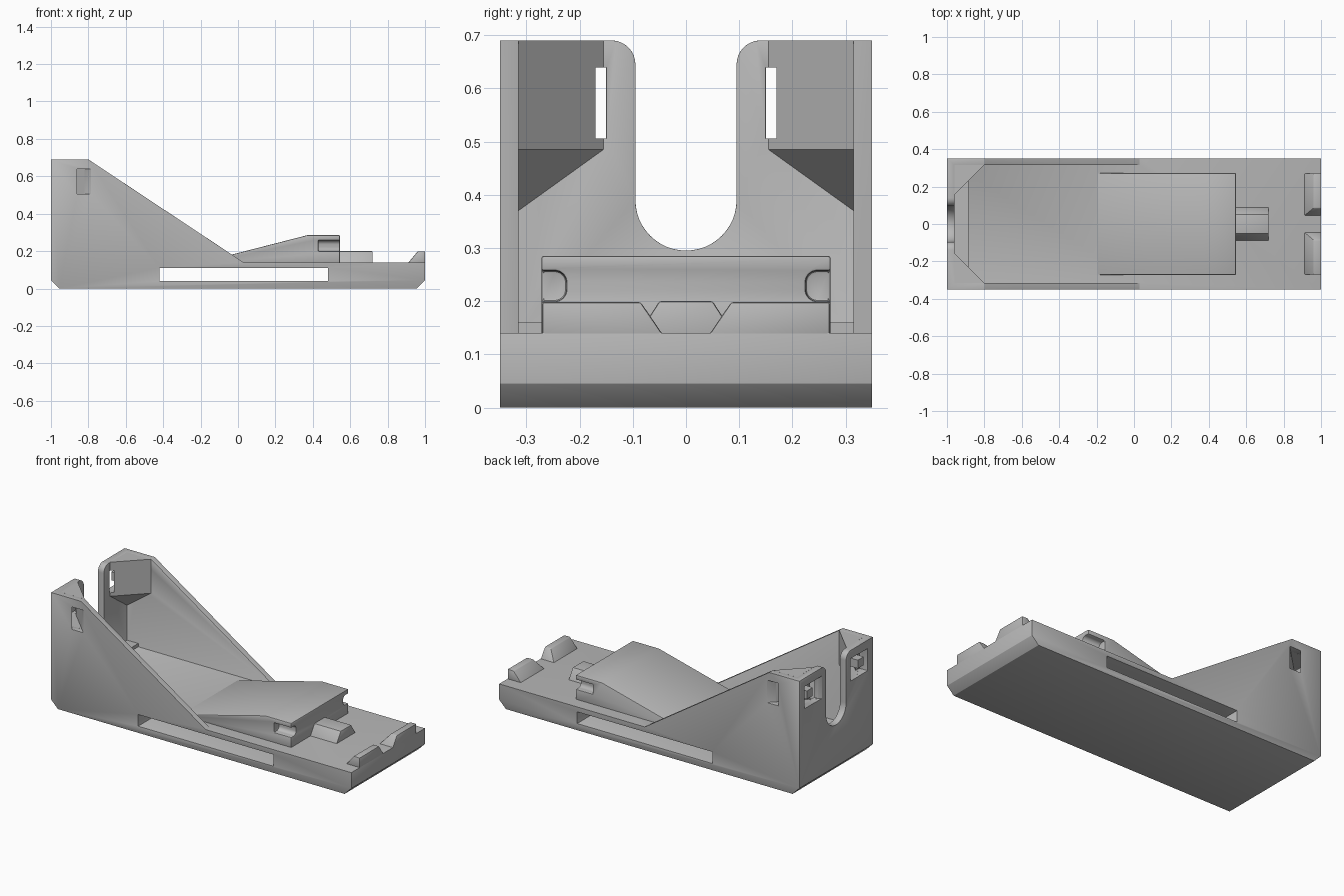
import bpy, bmesh, math
from mathutils import Vector

cube = bpy.data.objects.get("Cube")
if cube:
    bpy.data.objects.remove(cube, do_unlink=True)

GREY = (0.48, 0.48, 0.48, 1)
mat = bpy.data.materials.new("plain grey")
mat.use_nodes = True
mat.diffuse_color = GREY
bsdf = mat.node_tree.nodes["Principled BSDF"]
bsdf.inputs["Base Color"].default_value = GREY
bsdf.inputs["Roughness"].default_value = 0.6


def add_object(name, bm):
    bmesh.ops.recalc_face_normals(bm, faces=bm.faces)
    mesh = bpy.data.meshes.new(name)
    bm.to_mesh(mesh)
    bm.free()
    mesh.materials.append(mat)
    obj = bpy.data.objects.new(name, mesh)
    bpy.context.collection.objects.link(obj)
    return obj


def prism(name, outline, axis, lo, hi):
    """Extrude a 2D outline along one axis from lo to hi."""
    place = {"x": lambda a, b, c: (c, a, b),
             "y": lambda a, b, c: (a, c, b),
             "z": lambda a, b, c: (a, b, c)}[axis]
    bm = bmesh.new()
    face = bm.faces.new([bm.verts.new(place(a, b, lo)) for a, b in outline])
    geom = bmesh.ops.extrude_face_region(bm, geom=[face])["geom"]
    verts = [g for g in geom if isinstance(g, bmesh.types.BMVert)]
    bmesh.ops.translate(bm, verts=verts, vec=Vector(place(0, 0, hi - lo)))
    return add_object(name, bm)


def hull(name, points):
    bm = bmesh.new()
    bmesh.ops.convex_hull(bm, input=[bm.verts.new(p) for p in points])
    bmesh.ops.dissolve_limit(bm, angle_limit=0.01, verts=bm.verts, edges=bm.edges)
    return add_object(name, bm)


def box(name, x, y, z):
    return hull(name, [(a, b, c) for a in x for b in y for c in z])


def arc(cx, cy, r, start, end, steps=8):
    angles = [math.radians(start + (end - start) * i / steps) for i in range(steps + 1)]
    return [(cx + r * math.cos(t), cy + r * math.sin(t)) for t in angles]


def finish(obj, cutters=(), bevel=0.0):
    """Cut, soften the edges, then shade."""
    for cutter in cutters:
        mod = obj.modifiers.new("cut", "BOOLEAN")
        mod.operation = "DIFFERENCE"
        mod.solver = "EXACT"
        mod.object = cutter
    if bevel:
        mod = obj.modifiers.new("soft edges", "BEVEL")
        mod.width = bevel
        mod.segments = 2
        mod.limit_method = "ANGLE"
        mod.angle_limit = math.radians(32)
    graph = bpy.context.evaluated_depsgraph_get()
    mesh = bpy.data.meshes.new_from_object(obj.evaluated_get(graph))
    obj.modifiers.clear()
    obj.data = mesh
    bpy.ops.object.select_all(action="DESELECT")
    obj.select_set(True)
    bpy.context.view_layer.objects.active = obj
    bpy.ops.object.shade_smooth_by_angle(angle=math.radians(30))


FLOOR, TOP, WIDE, INNER, BACK = 0.14, 0.69, 0.35, 0.315, -0.96
SIDES = ((1, "back"), (-1, "front"))

# Cutters: cavity between the walls, side slot, U-shaped opening
cavity = prism("cavity_cutter", [(BACK, FLOOR), (0.03, FLOOR), (0.03, 1), (BACK, 1)],
               "y", -INNER, INNER)
side_slot = box("side_slot_cutter", (-0.42, 0.48), (-0.5, 0.5), (0.04, 0.11))
flare = arc(0.14, 0.645, 0.045, 180, 90)
u_outline = (arc(0, 0.39, 0.095, 180, 360, 24) + flare + [(0.14, 0.8), (-0.14, 0.8)]
             + [(-y, z) for y, z in reversed(flare)])
u_slot = prism("u_slot_cutter", u_outline, "x", -1.1, -0.93)

# Cutters: diagonal channel and back recess through each upper corner
channels, recesses = {}, {}
for s, side in SIDES:
    path = [(-0.81, 0.4), (-0.735, 0.4), (-1.05, 0.085), (-1.05, 0.16)]
    channels[s] = prism(side + "_channel_cutter", [(x, s * y) for x, y in path],
                        "z", 0.505, 0.64)
    recesses[s] = box(side + "_recess_cutter", (-1.05, -0.945),
                      (s * 0.15, s * 0.3), (0.506, 0.639))

# Body: base plate, sloping side walls and back wall
body = prism("body", [(-0.955, 0), (0.955, 0), (1, 0.045), (1, FLOOR), (0.03, FLOOR),
                      (-0.8, TOP), (-1, TOP), (-1, 0.045)], "y", -WIDE, WIDE)
finish(body, [cavity, side_slot, u_slot, *channels.values(), *recesses.values()], 0.005)

# Low step along the foot of the back wall
finish(box("back_step", (BACK, -0.885), (-INNER, INNER), (FLOOR - 0.01, 0.16)))

for s, side in SIDES:
    # Upper corner block with a sloping underside
    a, b, c = (BACK, s * 0.155), (-0.8, s * INNER), (BACK, s * INNER)
    corner = hull(side + "_corner_block",
                  [(*p, TOP) for p in (a, b, c)] + [(*a, 0.485), (*b, 0.485), (*c, 0.37)])
    finish(corner, [channels[s], recesses[s]])
    # Small pin in the back recess
    finish(box(side + "_pin", (-0.995, -0.93), (s * 0.215, s * 0.27), (0.55, 0.6)))
    # End stop with sloping inner faces
    low, high = FLOOR - 0.005, 0.198
    stop = hull(side + "_end_stop",
                [(x, s * y, low) for x in (0.908, 1) for y in (0.042, 0.27)]
                + [(x, s * y, high) for x in (0.96, 1) for y in (0.085, 0.27)])
    finish(stop, bevel=0.004)

# Ramp with a rounded notch in each side
notches = []
for s, side in SIDES:
    notch = (arc(0.247, 0.235, 0.022, 90, 180) + arc(0.247, 0.222, 0.022, 180, 270)
             + [(0.3, 0.2), (0.3, 0.257)])
    notches.append(prism(side + "_notch_cutter", [(s * y, z) for y, z in notch],
                         "x", 0.43, 0.6))
ramp = prism("ramp", [(-0.195, FLOOR), (-0.195, 0.13), (0.545, 0.13),
                      (0.545, 0.285), (0.37, 0.285)], "y", -0.272, 0.272)
finish(ramp, notches, 0.005)

# Locating key in front of the ramp
key = hull("locating_key", [(x, y, z) for x in (0.53, 0.72)
                            for y, z in ((-0.092, 0.135), (0.092, 0.135),
                                         (-0.05, 0.2), (0.05, 0.2))])
finish(key, bevel=0.004)

# Remove the cutters
for cutter in (cavity, side_slot, u_slot, *channels.values(), *recesses.values(), *notches):
    bpy.data.objects.remove(cutter, do_unlink=True)
